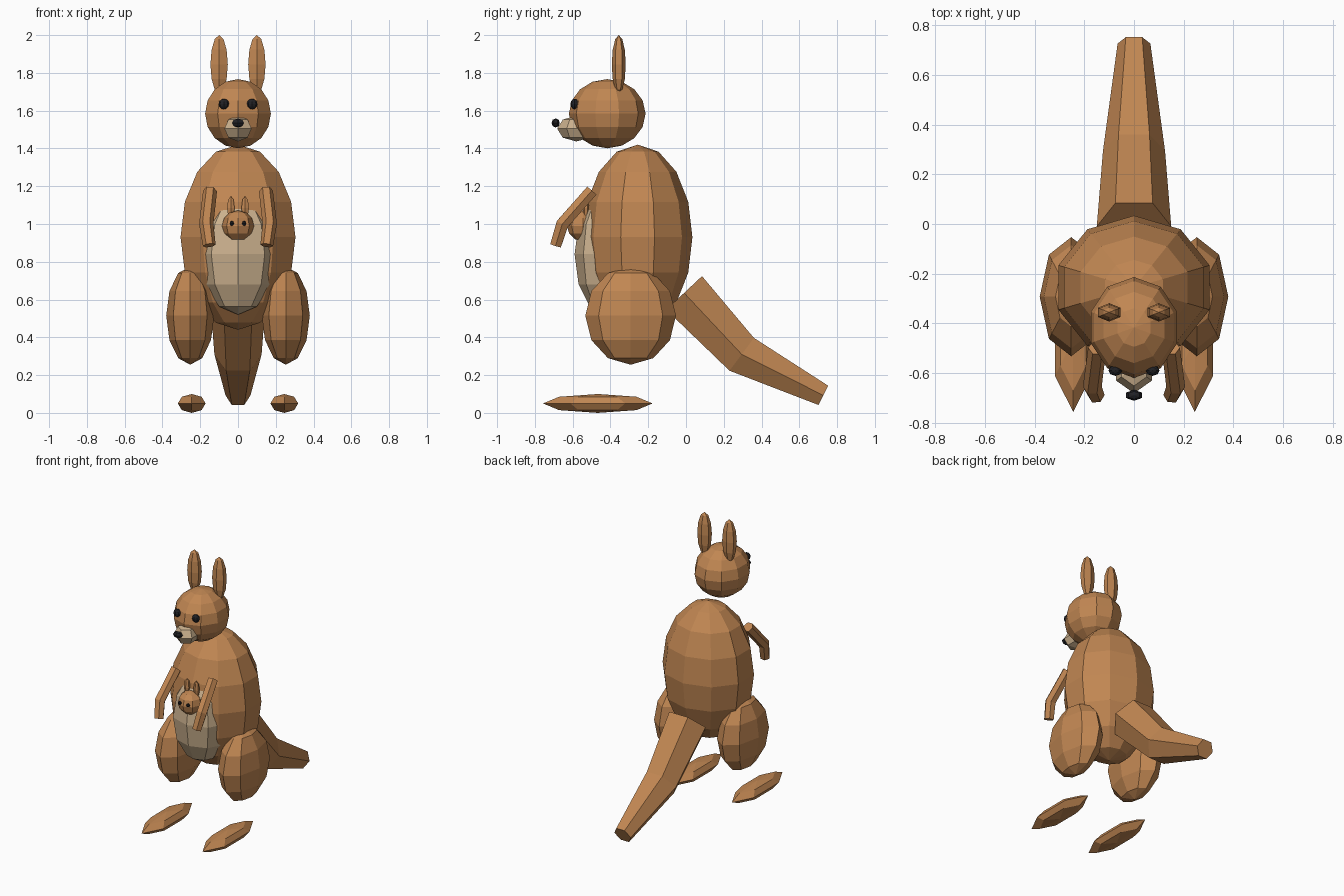
import bpy, bmesh, math
from mathutils import Vector

if "Cube" in bpy.data.objects:
    bpy.data.objects.remove(bpy.data.objects["Cube"])


def material(name, color):
    m = bpy.data.materials.new(name)
    m.diffuse_color = (*color, 1)
    m.use_nodes = True
    m.node_tree.nodes["Principled BSDF"].inputs["Base Color"].default_value = m.diffuse_color
    return m


FUR = material("fur", (0.53, 0.24, 0.085))
CREAM = material("cream", (0.60, 0.44, 0.27))
BLACK = material("black", (0.015, 0.015, 0.018))


def finish(bm, name, mat):
    bmesh.ops.recalc_face_normals(bm, faces=bm.faces)
    me = bpy.data.meshes.new(name)
    bm.to_mesh(me)
    bm.free()
    me.materials.append(mat)
    ob = bpy.data.objects.new(name, me)
    bpy.context.collection.objects.link(ob)
    return ob


def ball(name, loc, radii, segs, rings, mat=FUR):
    """Faceted ellipsoid with its poles along z."""
    bm = bmesh.new()
    bmesh.ops.create_uvsphere(bm, u_segments=segs, v_segments=rings, radius=1)
    bmesh.ops.scale(bm, vec=radii, verts=bm.verts)
    bmesh.ops.translate(bm, vec=loc, verts=bm.verts)
    return finish(bm, name, mat)


def tube(name, points, radii, sides=6, mat=FUR):
    """Capped tube along a path, with a corner of the section towards +x."""
    pts = [Vector(p) for p in points]
    bm = bmesh.new()
    loops = []
    for i, (p, r) in enumerate(zip(pts, radii)):
        d = Vector()
        if i > 0:
            d += (p - pts[i - 1]).normalized()
        if i < len(pts) - 1:
            d += (pts[i + 1] - p).normalized()
        d.normalize()
        v = d.cross(Vector((1, 0, 0))).normalized()
        u = v.cross(d)
        loops.append([bm.verts.new(p + r * (u * math.cos(a) + v * math.sin(a)))
                      for a in (2 * math.pi * k / sides for k in range(sides))])
    for a, b in zip(loops, loops[1:]):
        for k in range(sides):
            n = (k + 1) % sides
            bm.faces.new((a[k], a[n], b[n], b[k]))
    bm.faces.new(loops[0])
    bm.faces.new(loops[-1])
    return finish(bm, name, mat)


# Torso and tail
ball("body", (0, -0.256, 0.93), (0.32, 0.29, 0.49), 10, 8)
ball("belly", (0, -0.43, 0.84), (0.2, 0.16, 0.32), 8, 6, CREAM)
tube("tail", [(0, -0.01, 0.635), (0, 0.295, 0.31), (0, 0.727, 0.093)],
     [0.15, 0.125, 0.066])

# Head
ball("head", (0, -0.417, 1.584), (0.183, 0.203, 0.183), 10, 8)
ball("muzzle", (0, -0.58, 1.505), (0.083, 0.102, 0.068), 6, 4, CREAM)
ball("nose", (0, -0.69, 1.535), (0.037, 0.022, 0.024), 6, 4, BLACK)

# Baby in the pouch
ball("baby_head", (0, -0.545, 0.99), (0.085, 0.085, 0.082), 8, 6)

# Paired parts
for side, s in (("left", -1), ("right", 1)):
    ball(f"{side}_ear", (s * 0.1, -0.356, 1.845), (0.053, 0.037, 0.155), 6, 6)
    ball(f"{side}_eye", (s * 0.075, -0.59, 1.635), (0.028, 0.022, 0.028), 8, 6, BLACK)
    ball(f"{side}_thigh", (s * 0.253, -0.293, 0.515), (0.127, 0.24, 0.26), 8, 6)
    ball(f"{side}_foot", (s * 0.245, -0.467, 0.05), (0.085, 0.29, 0.05), 6, 4)
    tube(f"{side}_arm", [(s * 0.148, -0.50, 1.175), (s * 0.168, -0.655, 1.0),
                         (s * 0.152, -0.69, 0.887)], [0.037, 0.038, 0.034])
    ball(f"baby_{side}_ear", (s * 0.038, -0.53, 1.085), (0.023, 0.017, 0.063), 6, 4)
    ball(f"baby_{side}_eye", (s * 0.033, -0.62, 1.003), (0.013, 0.012, 0.013), 6, 4, BLACK)
